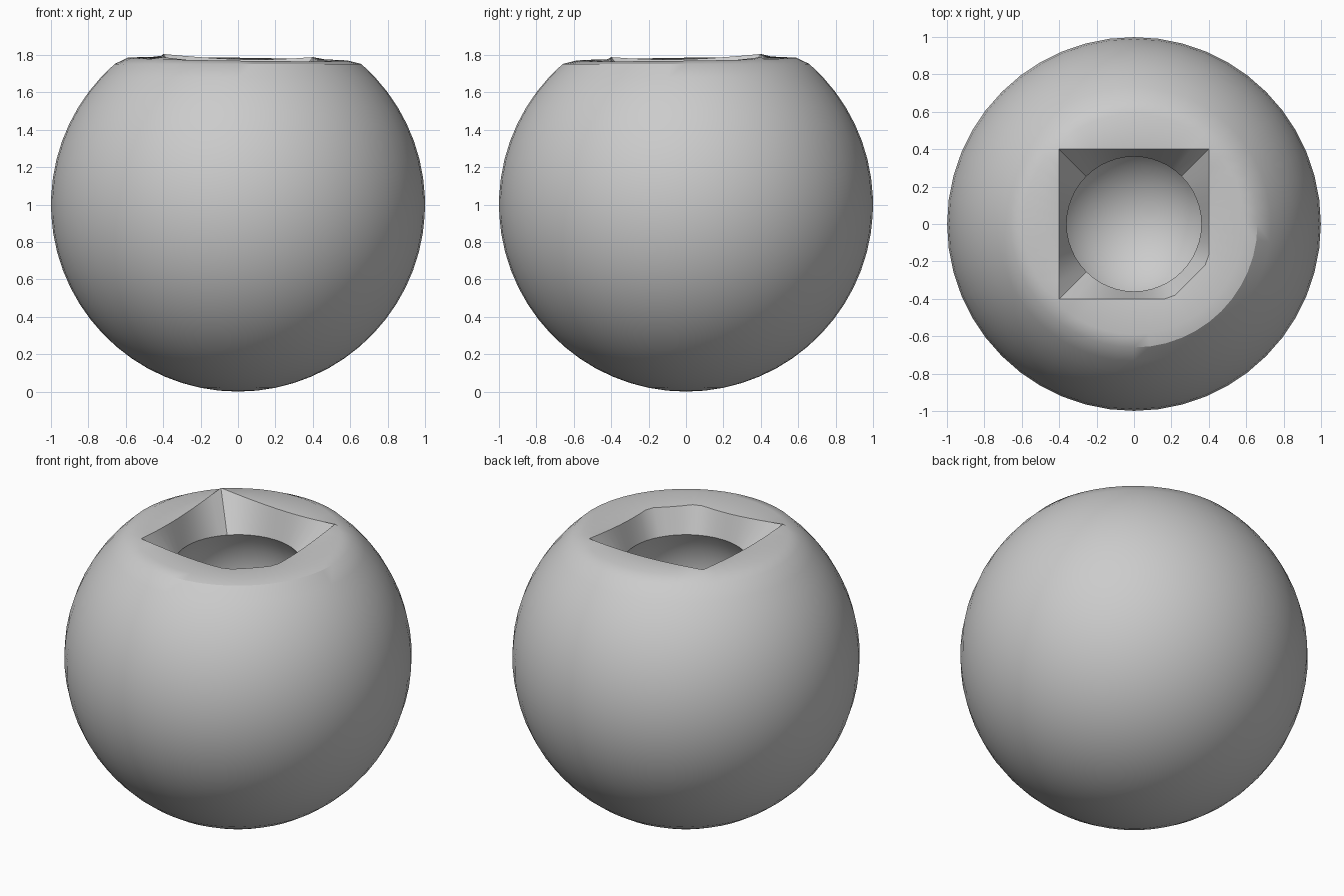
import bpy
import bmesh
from math import sin, cos, pi, radians, asin

cube = bpy.data.objects.get("Cube")
if cube:
    bpy.data.objects.remove(cube, do_unlink=True)

SEGMENTS = 48
ANGLES = [2 * pi * i / SEGMENTS for i in range(SEGMENTS)]

grey = bpy.data.materials.new("plain_grey")
grey.use_nodes = True
colour = (0.6, 0.6, 0.6, 1)
grey.diffuse_color = colour
grey.node_tree.nodes["Principled BSDF"].inputs["Base Color"].default_value = colour

bm = bmesh.new()


def circle(radius, z):
    return [bm.verts.new((radius * cos(a), radius * sin(a), z)) for a in ANGLES]


def mouth_ring():
    """Square opening with its right front corner cut off and slightly lowered."""
    ring = []
    for a in ANGLES:
        c, s = cos(a), sin(a)
        r = 0.4 / max(abs(c), abs(s))
        if c - s > 0:
            r = min(r, 0.6 / (c - s))
        z = 1.765 + 0.14 * (r - 0.4) - 0.012 * (c - s)
        ring.append(bm.verts.new((r * c, r * s, z)))
    return ring


def lip_ring():
    """Outer edge of the flattened top, dipping a little on one side."""
    return [bm.verts.new((0.59 * cos(a), 0.59 * sin(a),
                          1.785 - 0.008 * (1 + cos(a) - sin(a)))) for a in ANGLES]


# Outer ball, from the bottom up to the flattened top
top_angle = pi - asin(0.66)
rings = []
for i in range(1, 25):
    t = top_angle * i / 24
    rings.append(circle(sin(t), 1 - cos(t)))

# Flattened top and the square mouth
rings.append(lip_ring())
rings.append(mouth_ring())

# Rounded cavity below the narrow throat
CAVITY_RADIUS, CAVITY_Z = 0.45, 1.33
throat = asin(0.36 / CAVITY_RADIUS)
for i in range(14):
    t = throat + (pi - throat) * i / 14
    rings.append(circle(CAVITY_RADIUS * sin(t), CAVITY_Z + CAVITY_RADIUS * cos(t)))

# Skin the rings and close both poles
for low, high in zip(rings, rings[1:]):
    for i in range(SEGMENTS):
        j = (i + 1) % SEGMENTS
        bm.faces.new((low[i], low[j], high[j], high[i]))
bottom = bm.verts.new((0, 0, 0))
cavity_floor = bm.verts.new((0, 0, CAVITY_Z - CAVITY_RADIUS))
for i in range(SEGMENTS):
    j = (i + 1) % SEGMENTS
    bm.faces.new((bottom, rings[0][j], rings[0][i]))
    bm.faces.new((cavity_floor, rings[-1][i], rings[-1][j]))
bmesh.ops.recalc_face_normals(bm, faces=bm.faces)

mesh = bpy.data.meshes.new("hollowed_ball")
bm.to_mesh(mesh)
bm.free()
mesh.materials.append(grey)
ball = bpy.data.objects.new("hollowed_ball", mesh)
bpy.context.collection.objects.link(ball)

bpy.ops.object.select_all(action="DESELECT")
ball.select_set(True)
bpy.context.view_layer.objects.active = ball
bpy.ops.object.shade_smooth_by_angle(angle=radians(30))
